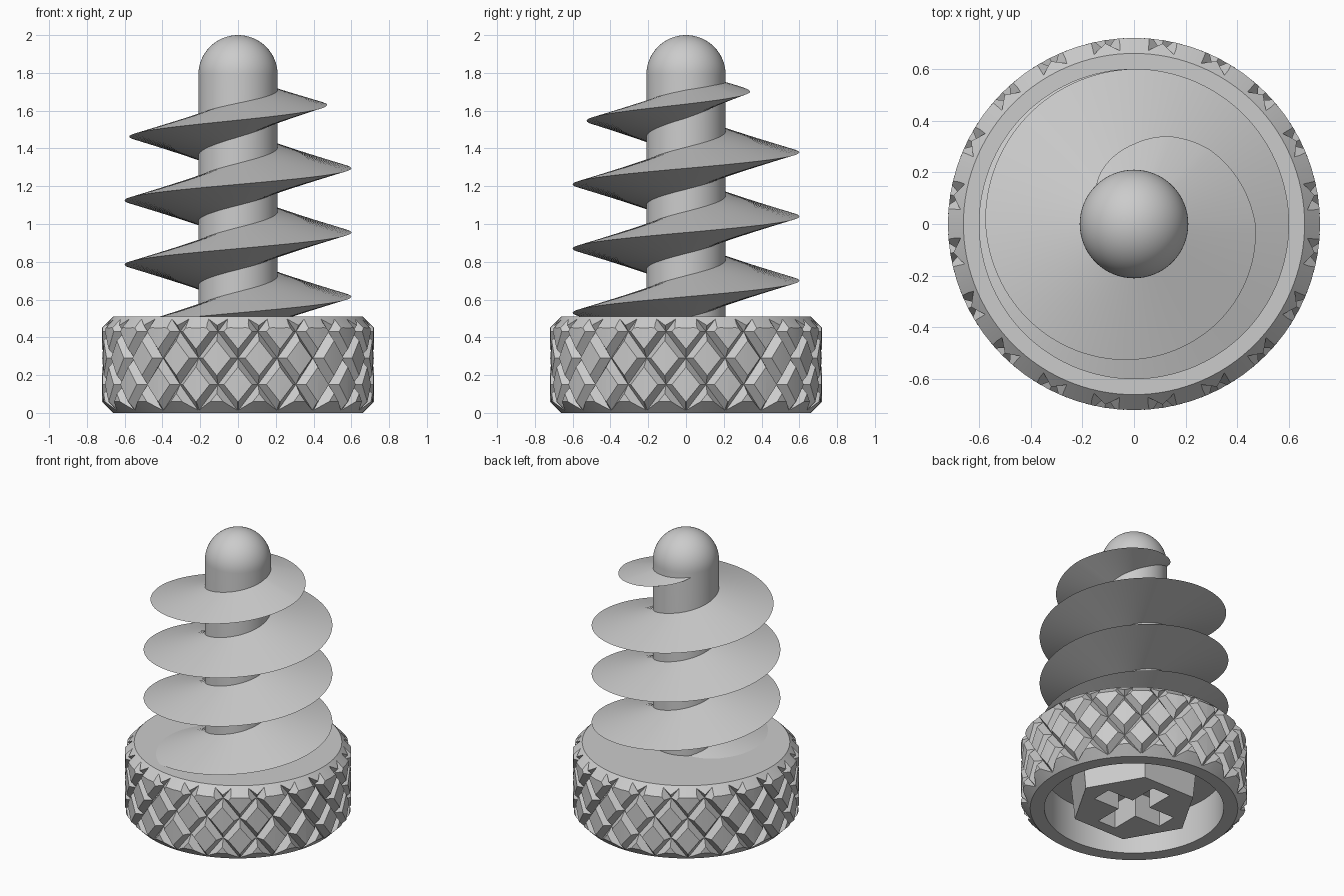
import bpy, bmesh
from math import sin, cos, pi, radians

cube = bpy.data.objects.get("Cube")
if cube:
    bpy.data.objects.remove(cube, do_unlink=True)

grey = bpy.data.materials.new("plain_grey")
grey.use_nodes = True
grey.diffuse_color = (0.6, 0.6, 0.6, 1)
grey.node_tree.nodes["Principled BSDF"].inputs["Base Color"].default_value = (0.6, 0.6, 0.6, 1)


def polar(r, a, z):
    return (r * cos(a), r * sin(a), z)


def make(name, bm):
    bmesh.ops.remove_doubles(bm, verts=bm.verts, dist=1e-5)
    bmesh.ops.recalc_face_normals(bm, faces=bm.faces)
    mesh = bpy.data.meshes.new(name)
    bm.to_mesh(mesh)
    bm.free()
    mesh.materials.append(grey)
    obj = bpy.data.objects.new(name, mesh)
    bpy.context.collection.objects.link(obj)
    return obj


def lathe(name, profile, segs):
    """Revolve a profile of (radius, z) that starts and ends on the axis."""
    bm = bmesh.new()
    rings = [[bm.verts.new(polar(r, 2 * pi * i / segs, z)) for i in range(segs)] if r > 0
             else [bm.verts.new((0, 0, z))] * segs for r, z in profile]
    for low, high in zip(rings, rings[1:]):
        for i in range(segs):
            j = (i + 1) % segs
            bm.faces.new(list(dict.fromkeys((low[i], low[j], high[j], high[i]))))
    return make(name, bm)


def smooth(obj, angle):
    bpy.ops.object.select_all(action='DESELECT')
    bpy.context.view_layer.objects.active = obj
    obj.select_set(True)
    bpy.ops.object.shade_smooth_by_angle(angle=radians(angle))


def apply_boolean(obj, tool, operation):
    mod = obj.modifiers.new("cut", 'BOOLEAN')
    mod.operation = operation
    mod.solver = 'EXACT'
    mod.object = tool
    bpy.context.view_layer.objects.active = obj
    bpy.ops.object.modifier_apply(modifier=mod.name)
    bpy.data.objects.remove(tool, do_unlink=True)


# Knurled barrel: raised diamonds separated by crossing V grooves
HEAD_R, GROOVE, HALF_H, FLAT = 0.72, 0.045, 0.14, 0.66
half_a = radians(9)
bm = bmesh.new()
for row in range(-3, 4):
    zc = 0.29 + row * HALF_H
    for k in range(20):
        ac = (2 * k + (row + 1) % 2) * half_a
        corners = ((1, 0), (0, 1), (-1, 0), (0, -1))
        outer = [bm.verts.new(polar(HEAD_R - GROOVE, ac + da * half_a, zc + dz * HALF_H))
                 for da, dz in corners]
        inner = [bm.verts.new(polar(HEAD_R, ac + FLAT * da * half_a, zc + FLAT * dz * HALF_H))
                 for da, dz in corners]
        for i in range(4):
            j = (i + 1) % 4
            bm.faces.new((outer[i], outer[j], inner[j], inner[i]))
        bm.faces.new((inner[0], inner[1], inner[3]))
        bm.faces.new((inner[1], inner[2], inner[3]))
bmesh.ops.remove_doubles(bm, verts=bm.verts, dist=1e-5)
rim = [e for e in bm.edges if e.is_boundary]
caps = {False: bm.verts.new((0, 0, -0.6)), True: bm.verts.new((0, 0, 1.2))}
for e in rim:
    top = e.verts[0].co.z > 0.3
    bm.faces.new((e.verts[0], e.verts[1], caps[top]))
head = make("knurled_head", bm)

# Chamfered envelope with the hollow underside
envelope = lathe("head_envelope", [(0, 0.27), (0.57, 0.27), (0.57, 0), (0.66, 0), (0.76, 0.10),
                                   (0.76, 0.41), (0.66, 0.51), (0, 0.51)], 120)
apply_boolean(head, envelope, 'INTERSECT')
smooth(head, 15)

# Hexagonal boss with a cross socket
boss = lathe("hex_boss", [(0, 0), (0.40, 0), (0.43, 0.30), (0, 0.30)], 6)
for size in ((0.54, 0.14), (0.14, 0.54)):
    bm = bmesh.new()
    bmesh.ops.create_cube(bm, size=1)
    for v in bm.verts:
        v.co = (v.co.x * size[0], v.co.y * size[1], v.co.z * 0.36)
    apply_boolean(boss, make("socket_cutter", bm), 'DIFFERENCE')

# Round-ended shaft
SHAFT_R = 0.21
dome = [(SHAFT_R * cos(i * pi / 32), 1.79 + SHAFT_R * sin(i * pi / 32)) for i in range(16)]
shaft = lathe("shaft", [(0, 0.30), (SHAFT_R, 0.30)] + dome + [(0, 2.0)], 64)
smooth(shaft, 30)

# Helical thread, tapering into the shaft at the top
TAPER = [(-225, 0.6), (810, 0.6), (900, 0.575), (990, 0.525), (1080, 0.47),
         (1125, 0.41), (1149, 0.364), (1170, 0.31), (1202, 0.24), (1218, 0.20)]


def thread_radius(deg):
    for (a0, r0), (a1, r1) in zip(TAPER, TAPER[1:]):
        if deg <= a1:
            return r0 + (r1 - r0) * (deg - a0) / (a1 - a0)
    return TAPER[-1][1]


ROOT = 0.19
bm = bmesh.new()
sections = []
for deg in range(-225, 1219, 3):
    a, r = radians(deg), thread_radius(deg)
    z, half = 0.615 + 0.34 * deg / 360, 0.285 * (r - ROOT)
    sections.append([bm.verts.new(polar(*p)) for p in
                     ((ROOT, a, z - half), (r, a, z), (ROOT, a, z + half))])
for s, t in zip(sections, sections[1:]):
    for i in range(3):
        j = (i + 1) % 3
        bm.faces.new((s[i], s[j], t[j], t[i]))
bm.faces.new(sections[0])
bm.faces.new(sections[-1])
thread = make("helical_thread", bm)
smooth(thread, 25)
